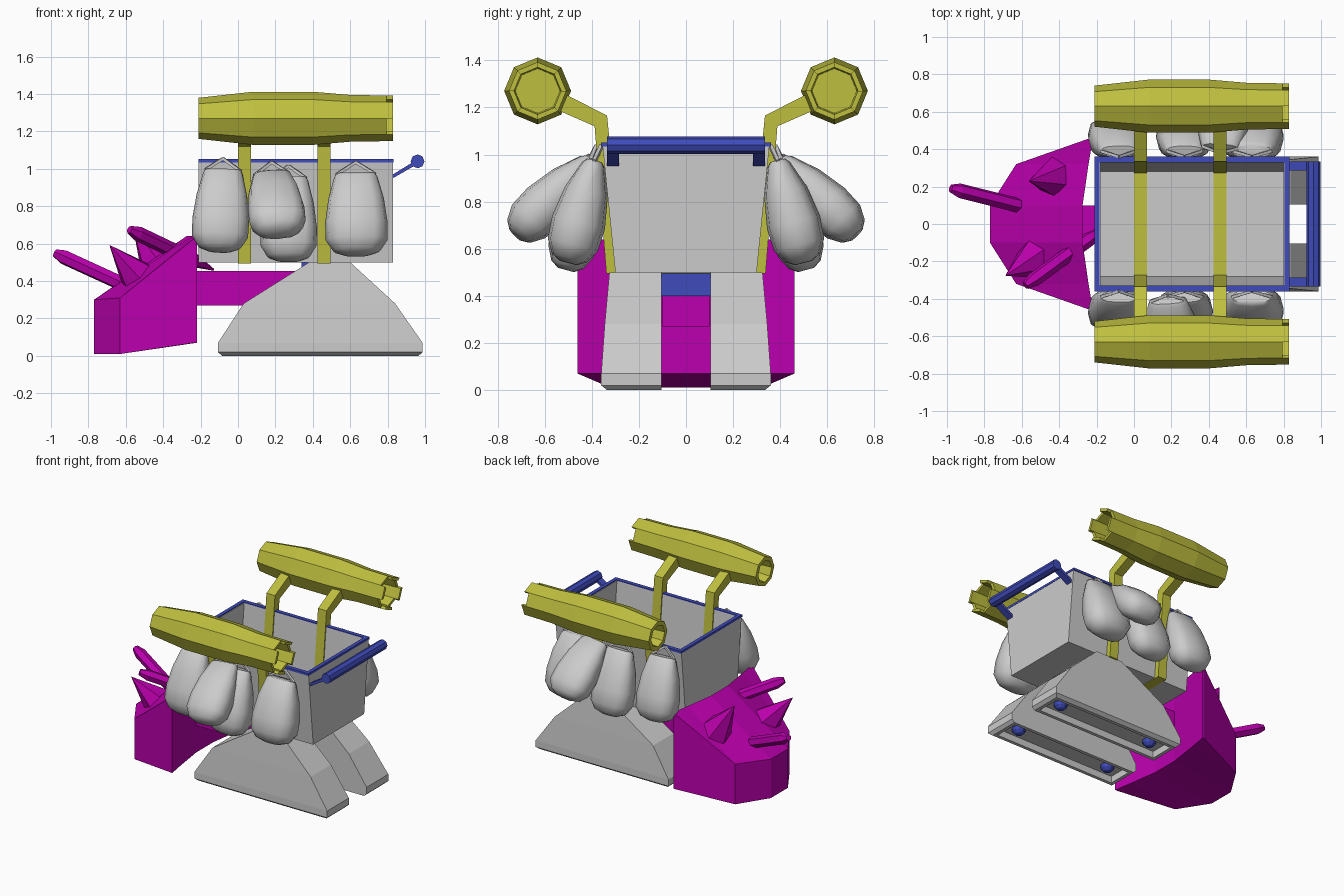
import bpy, bmesh, math
from mathutils import Vector as V

if "Cube" in bpy.data.objects:
    bpy.data.objects.remove(bpy.data.objects["Cube"])


def material(name, rgb):
    m = bpy.data.materials.new(name)
    m.diffuse_color = (*rgb, 1)
    m.use_nodes = True
    m.node_tree.nodes["Principled BSDF"].inputs["Base Color"].default_value = m.diffuse_color
    return m


BLUE = material("blue", (0.05, 0.07, 0.5))
MAGENTA = material("magenta", (0.5, 0.0, 0.42))
YELLOW = material("yellow", (0.52, 0.52, 0.05))


def loft(name, rings, mat=None, closed=False, smooth=False):
    """Skin a list of equal-length point rings; cap the ends or close the loop."""
    bm = bmesh.new()
    rows = [[bm.verts.new(p) for p in r] for r in rings]
    n = len(rows[0])
    for a, b in zip(rows, rows[1:] + rows[:1] if closed else rows[1:]):
        for i in range(n):
            j = (i + 1) % n
            bm.faces.new((a[i], a[j], b[j], b[i]))
    if not closed:
        bm.faces.new(rows[0])
        bm.faces.new(rows[-1])
    bmesh.ops.recalc_face_normals(bm, faces=bm.faces)
    me = bpy.data.meshes.new(name)
    bm.to_mesh(me)
    bm.free()
    ob = bpy.data.objects.new(name, me)
    bpy.context.collection.objects.link(ob)
    if mat:
        me.materials.append(mat)
    if smooth:
        bpy.ops.object.select_all(action='DESELECT')
        ob.select_set(True)
        bpy.context.view_layer.objects.active = ob
        bpy.ops.object.shade_smooth_by_angle(angle=math.radians(50))
    return ob


def rect(x0, x1, y0, y1, z):
    return [(x0, y0, z), (x1, y0, z), (x1, y1, z), (x0, y1, z)]


def box(name, x0, x1, y0, y1, z0, z1, mat=None):
    return loft(name, [rect(x0, x1, y0, y1, z0), rect(x0, x1, y0, y1, z1)], mat)


def spindle(name, p, q, profile, sides, mat=None):
    """Round part along p-q; profile is (fraction, radius)."""
    p, q = V(p), V(q)
    d = (q - p).normalized()
    u = d.orthogonal().normalized()
    v = d.cross(u)
    ang = [2 * math.pi * i / sides for i in range(sides)]
    return loft(name, [[p.lerp(q, t) + r * (math.cos(a) * u + math.sin(a) * v) for a in ang]
                       for t, r in profile], mat)


# basket with open top and blue rim
loft("basket", [rect(-0.21, 0.83, -0.3, 0.3, 0.5), rect(-0.21, 0.83, -0.355, 0.355, 1.045),
                rect(-0.18, 0.8, -0.33, 0.33, 1.045), rect(-0.18, 0.8, -0.28, 0.28, 0.53)])
loft("basket_rim", [rect(-0.212, 0.832, -0.36, 0.36, 1.035), rect(-0.212, 0.832, -0.36, 0.36, 1.052),
                    rect(-0.185, 0.805, -0.33, 0.33, 1.052), rect(-0.185, 0.805, -0.33, 0.33, 1.035)],
     BLUE, closed=True)

# push handle
spindle("handle_grip", (0.96, -0.335, 1.04), (0.96, 0.335, 1.04), [(0, 0.037), (1, 0.037)], 8, BLUE)
for s in (-1, 1):
    ya, yb = s * 0.285, s * 0.335
    loft("handle_arm", [[(0.82, ya, 0.945), (0.82, yb, 0.945), (0.82, yb, 0.965), (0.82, ya, 0.965)],
                        [(0.95, ya, 1.02), (0.95, yb, 1.02), (0.95, yb, 1.045), (0.95, ya, 1.045)]], BLUE)

# feet with recessed undersides and ball rollers
levels = [(0.05, -0.06, 0.94, 0.13, 0.31), (0, -0.06, 0.94, 0.13, 0.31), (0, -0.085, 0.965, 0.105, 0.335),
          (0.02, -0.107, 0.987, 0.105, 0.36), (0.07, -0.107, 0.987, 0.105, 0.36),
          (0.28, 0.03, 0.84, 0.105, 0.345), (0.5, 0.38, 0.6, 0.105, 0.325)]
for s in (-1, 1):
    loft("foot", [rect(x0, x1, s * y0, s * y1, z) for z, x0, x1, y0, y1 in levels])
    for x in (0.05, 0.83):
        bpy.ops.mesh.primitive_uv_sphere_add(segments=10, ring_count=6, radius=0.05,
                                             location=(x, s * 0.22, 0.052))
        ball = bpy.context.object
        ball.name = "roller_ball"
        ball.data.materials.append(BLUE)

# centre block and tow bar
box("centre_block", 0.34, 0.6, -0.106, 0.106, 0.4, 0.498, BLUE)
box("tow_bar", -0.3, 0.36, -0.1, 0.1, 0.27, 0.455, MAGENTA)

# plow: cross-sections along y (front x, front top z, front bottom z, back x)
half = [(0.46, -0.232, 0.63, 0.07, -0.22), (0.32, -0.63, 0.31, 0.01, -0.243), (0.1, -0.77, 0.3, 0.01, -0.275)]
stations = [(-y, *r) for y, *r in half] + half[::-1]
loft("plow", [[(xf, y, zt), (xf, y, zb), (xb, y, 0.07), (xb, y, 0.64)]
              for y, xf, zt, zb, xb in stations], MAGENTA)

# plow spikes
horn = [(0, 0.022), (0.1, 0.04), (0.75, 0.04), (1, 0.005)]
spindle("long_spike", (-0.98, 0.19, 0.55), (-0.5, 0.07, 0.33), horn, 6, MAGENTA)
spindle("long_spike", (-0.58, -0.33, 0.675), (-0.13, 0.0, 0.46), horn, 6, MAGENTA)
for tip, base in (((-0.685, -0.275, 0.59), (-0.5, -0.17, 0.38)), ((-0.56, 0.23, 0.69), (-0.4, 0.25, 0.44))):
    spindle("cone_spike", tip, base, [(0, 0.002), (1, 0.13)], 6, MAGENTA)

# straps cradling the basket and carrying the tubes
arm = [(0.3, 0.495), (0.338, 0.495), (0.388, 1.12), (0.56, 1.195), (0.53, 1.265), (0.335, 1.165), (0.272, 0.535)]
outline = arm + [(-y, z) for y, z in arm[::-1]]
for x in (0.0, 0.425):
    loft("strap", [[(a, y, z) for y, z in outline] for a in (x, x + 0.07)], YELLOW)

# side tubes with crown teeth
tube = [(-0.1, 0.07), (-0.21, 0.08), (-0.21, 0.11), (0.08, 0.142), (0.4, 0.142),
        (0.6, 0.125), (0.795, 0.122), (0.795, 0.1), (0.68, 0.095)]
for s in (-1, 1):
    def pt(x, r, i):
        a = math.pi / 4 * i
        return (x, s * 0.63 + r * math.sin(a), 1.27 + r * math.cos(a))
    loft("side_tube", [[pt(x, r, i) for i in range(8)] for x, r in tube], YELLOW)
    for i in range(0, 8, 2):
        loft("tube_tooth", [[pt(x, 0.122, i + .0), pt(x, 0.122, i + 1), pt(x, 0.1, i + 1), pt(x, 0.1, i)]
                            for x in (0.79, 0.83)], YELLOW)


# hanging sacks: (fraction along, half width, half depth)
SACK = [(-0.01, 0.095, 0.03), (0.03, 0.105, 0.045), (0.3, 0.135, 0.085), (0.6, 0.152, 0.105),
        (0.82, 0.15, 0.1), (0.95, 0.115, 0.07), (1.0, 0.06, 0.035)]


def sack(top, bottom, scale=1.0):
    p, q = V(top), V(bottom)
    d = (q - p).normalized()
    u = V((1, 0, 0))
    u = (u - d * u.dot(d)).normalized()
    v = d.cross(u)

    def ring(t, w, h):
        pts = []
        for i in range(12):
            c, k = math.cos(math.pi * i / 6), math.sin(math.pi * i / 6)
            pts.append(p.lerp(q, t) + scale * (w * math.copysign(abs(c) ** 0.75, c) * u
                                               + h * math.copysign(abs(k) ** 0.75, k) * v))
        return pts
    loft("sack", [ring(*r) for r in SACK], smooth=True)
    # cord loop
    apex = V((p.x, math.copysign(abs(p.y) - 0.03, p.y), p.z + 0.065))
    for e in (-1, 1):
        spindle("sack_cord", p + u * e * 0.095 * scale, apex, [(0, 0.011), (1, 0.011)], 4)


for s in (-1, 1):
    sack((-0.08, s * 0.39, 0.99), (-0.1, s * 0.5, 0.56))
    sack((0.27, s * 0.39, 0.95), (0.27, s * 0.51, 0.51))
    sack((0.63, s * 0.39, 0.97), (0.635, s * 0.5, 0.54), 1.1)
    xo = 0.2 if s < 0 else 0.48
    sack((xo - 0.02, s * 0.41, 0.97), (xo + 0.02, s * 0.725, 0.66), 1.0)
